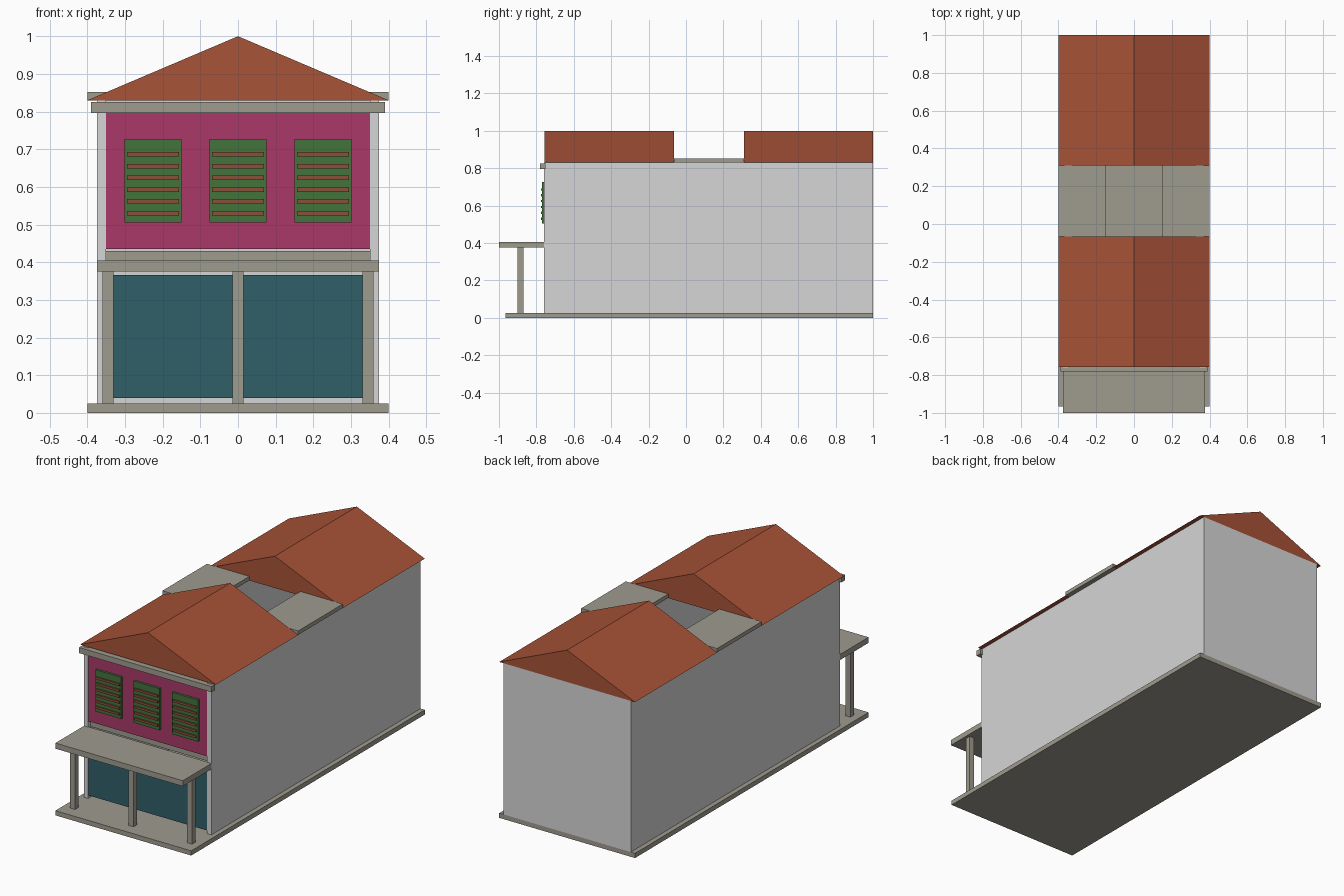
import bpy

if "Cube" in bpy.data.objects:
    bpy.data.objects.remove(bpy.data.objects["Cube"])


def linear(c):
    c /= 255
    return c / 12.92 if c <= 0.04045 else ((c + 0.055) / 1.055) ** 2.4


def material(name, rgb):
    m = bpy.data.materials.new(name)
    m.diffuse_color = (*[linear(c) for c in rgb], 1)
    m.use_nodes = True
    m.node_tree.nodes["Principled BSDF"].inputs["Base Color"].default_value = m.diffuse_color
    return m


STONE = material("stone", (159, 156, 143))
PLASTER = material("plaster", (214, 214, 215))
TILE = material("roof_tile", (167, 83, 55))
MAGENTA = material("magenta_paint", (170, 57, 105))
TEAL = material("teal_paint", (48, 94, 104))
GREEN = material("green_shutter", (68, 115, 60))
BROWN = material("brown_slat", (136, 80, 56))


def mesh(name, verts, faces, mat):
    me = bpy.data.meshes.new(name)
    me.from_pydata(verts, [], faces)
    me.materials.append(mat)
    ob = bpy.data.objects.new(name, me)
    bpy.context.collection.objects.link(ob)
    return ob


def box(name, x, y, z, mat):
    """Box from (min, max) pairs."""
    verts = [(a, b, c) for a in x for b in y for c in z]
    faces = [(0, 1, 3, 2), (4, 6, 7, 5), (0, 4, 5, 1),
             (2, 3, 7, 6), (0, 2, 6, 4), (1, 5, 7, 3)]
    return mesh(name, verts, faces, mat)


def gable_roof(name, y0, y1):
    """Closed triangular prism with its ridge along y."""
    verts = [(x, y, z) for y in (y0, y1)
             for x, z in ((-0.4, 0.83), (0.4, 0.83), (0, 1.0))]
    faces = [(0, 1, 2), (5, 4, 3), (0, 3, 4, 1), (1, 4, 5, 2), (2, 5, 3, 0)]
    return mesh(name, verts, faces, TILE)


# Plinth and shell
box("base", (-0.4, 0.4), (-0.965, 1), (0, 0.025), STONE)
for side, x in (("left", (-0.375, -0.35)), ("right", (0.35, 0.375))):
    box(side + "_party_wall", x, (-0.76, 1), (0.025, 0.83), PLASTER)
box("back_wall", (-0.35, 0.35), (0.975, 1), (0.025, 0.83), PLASTER)

# Upper floor, open at the air well
box("front_floor", (-0.35, 0.35), (-0.74, -0.065), (0.4, 0.43), STONE)
box("rear_floor", (-0.35, 0.35), (0.31, 0.975), (0.4, 0.43), STONE)
box("walkway", (-0.35, -0.15), (-0.065, 0.31), (0.4, 0.43), STONE)

# Street front
box("shop_front", (-0.35, 0.35), (-0.757, -0.74), (0.04, 0.366), TEAL)
box("upper_front", (-0.35, 0.35), (-0.757, -0.74), (0.435, 0.8), MAGENTA)
box("cornice", (-0.39, 0.39), (-0.78, -0.75), (0.796, 0.826), STONE)

# Louvred shutters
for i, cx in enumerate((-0.226, 0, 0.226), 1):
    box(f"shutter_{i}", (cx - 0.076, cx + 0.076), (-0.769, -0.757), (0.505, 0.727), GREEN)
    for j in range(6):
        z = 0.53 + j * 0.0313
        box(f"shutter_{i}_slat_{j + 1}", (cx - 0.069, cx + 0.069),
            (-0.776, -0.768), (z - 0.006, z + 0.006), BROWN)

# Canopy on three posts
box("canopy", (-0.375, 0.375), (-1, -0.757), (0.375, 0.405), STONE)
for i, cx in enumerate((-0.345, 0, 0.345), 1):
    box(f"canopy_post_{i}", (cx - 0.015, cx + 0.015), (-0.9, -0.87), (0.025, 0.375), STONE)

# Roofs and flat slabs beside the air well
gable_roof("front_roof", -0.757, -0.065)
gable_roof("rear_roof", 0.31, 1)
for side, x in (("left", (-0.4, -0.15)), ("right", (0.15, 0.4))):
    box(side + "_flat_roof", x, (-0.065, 0.31), (0.831, 0.852), STONE)
